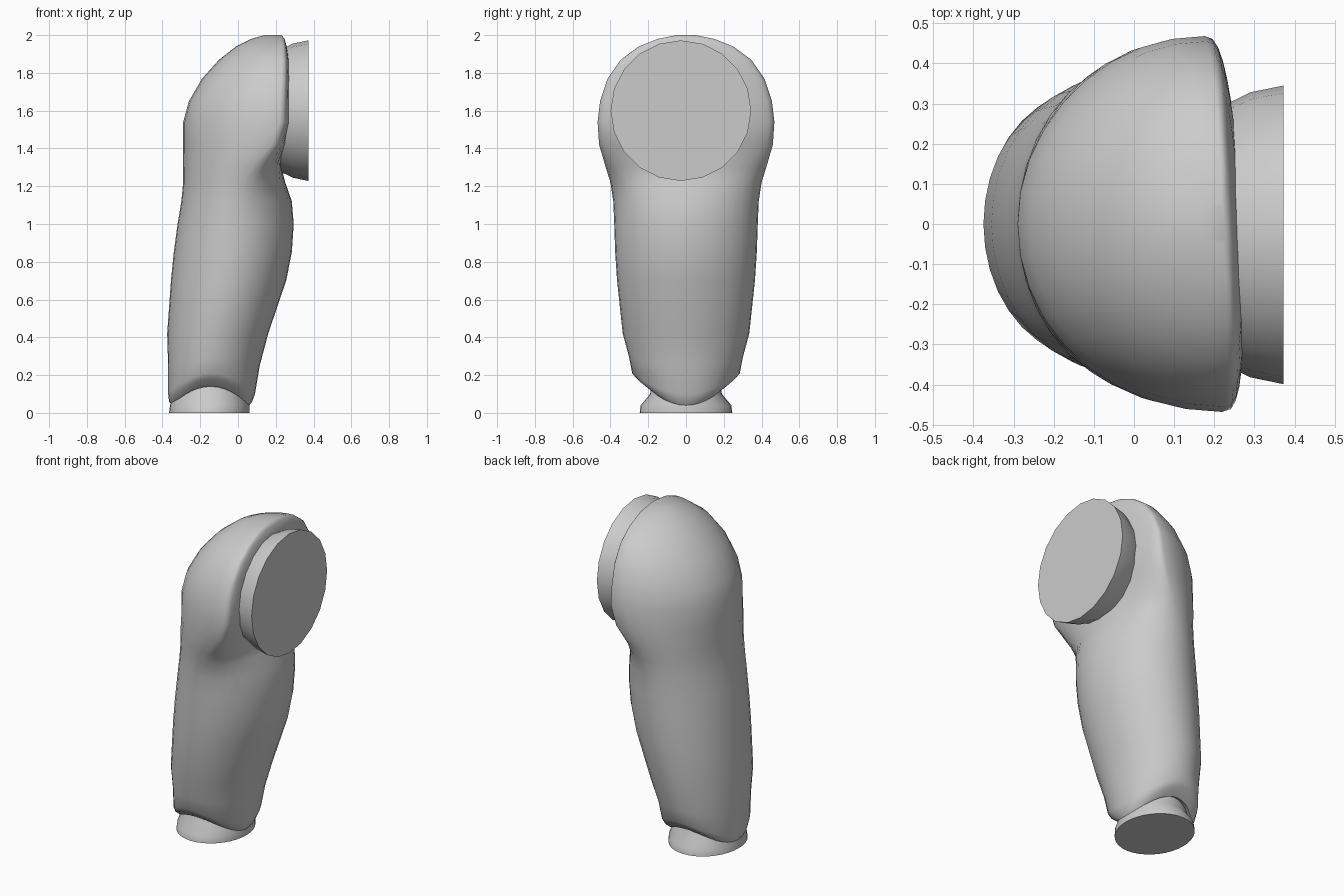
import bpy, bmesh, math

if "Cube" in bpy.data.objects:
    bpy.data.objects.remove(bpy.data.objects["Cube"])

SEGMENTS = 36

grey = bpy.data.materials.new("plain grey")
grey.use_nodes = True
colour = (0.6, 0.6, 0.6, 1)
grey.diffuse_color = colour
grey.node_tree.nodes["Principled BSDF"].inputs["Base Color"].default_value = colour


def smoothstep(low, high, value):
    t = min(max((value - low) / (high - low), 0), 1)
    return t * t * (3 - 2 * t)


def loft(name, rings, angle):
    """Skin closed rings of points and cap both ends."""
    bm = bmesh.new()
    loops = [[bm.verts.new(p) for p in ring] for ring in rings]
    for a, b in zip(loops, loops[1:]):
        for i in range(len(a)):
            j = (i + 1) % len(a)
            bm.faces.new((a[i], a[j], b[j], b[i]))
    bm.faces.new(loops[0])
    bm.faces.new(loops[-1])
    bmesh.ops.recalc_face_normals(bm, faces=bm.faces)
    mesh = bpy.data.meshes.new(name)
    bm.to_mesh(mesh)
    bm.free()
    mesh.materials.append(grey)
    obj = bpy.data.objects.new(name, mesh)
    bpy.context.collection.objects.link(obj)
    bpy.ops.object.select_all(action="DESELECT")
    obj.select_set(True)
    bpy.context.view_layer.objects.active = obj
    bpy.ops.object.shade_smooth_by_angle(angle=math.radians(angle))
    return obj


def section(z, left, right, half_depth, lift=0):
    """Oval in the lower arm that turns into a slightly skewed D at the shoulder."""
    shoulder = smoothstep(1.1, 1.5, z)
    middle = (left + right) / 2
    centre = middle + shoulder * (left + (right - left) * 0.87 - middle)
    ring = []
    for i in range(SEGMENTS):
        a = math.tau * i / SEGMENTS
        c, s = math.cos(a), math.sin(a)
        y = half_depth * s
        if c > 0:
            x = centre + (right - centre) * c ** (1 - 0.3 * shoulder)
        else:
            x = centre + (centre - left) * c
        skew = 0.05 * shoulder * y * smoothstep(-1, 0.2, c)
        ring.append((x - skew, y, z + lift * s * s))
    return ring


# Sleeve: height, outer x, inner x, half depth, hem lift at front and back
sleeve = [
    (0.08, -0.31, 0.03, 0.17, 0.08),
    (0.04, -0.35, 0.06, 0.21, 0.1),
    (0.06, -0.365, 0.075, 0.26, 0.12),
    (0.1, -0.37, 0.09, 0.285, 0.11),
    (0.25, -0.37, 0.115, 0.3, 0.04),
    (0.42, -0.375, 0.16, 0.335, 0),
    (0.7, -0.355, 0.255, 0.365, 0),
    (0.85, -0.34, 0.285, 0.375, 0),
    (1, -0.32, 0.295, 0.38, 0),
    (1.12, -0.3, 0.285, 0.385, 0),
    (1.22, -0.29, 0.25, 0.4, 0),
    (1.3, -0.29, 0.23, 0.425, 0),
    (1.42, -0.29, 0.25, 0.46, 0),
    (1.54, -0.29, 0.27, 0.468, 0),
    (1.65, -0.26, 0.27, 0.455, 0),
    (1.77, -0.19, 0.27, 0.415, 0),
    (1.87, -0.1, 0.265, 0.345, 0),
    (1.94, -0.01, 0.255, 0.25, 0),
    (1.98, 0.07, 0.245, 0.15, 0),
    (2, 0.14, 0.23, 0.05, 0),
]
loft("sleeve", [section(*row) for row in sleeve], 60)

# Wrist cuff, pinched where it enters the sleeve
cuff = [(0, -0.365, 0.06, 0.245), (0.04, -0.36, 0.06, 0.24),
        (0.1, -0.345, 0.045, 0.19), (0.18, -0.32, 0.02, 0.18)]
loft("wrist_cuff", [section(*row) for row in cuff], 50)


# Shoulder joint: flared round stub with a flat end
def disc(x, radius):
    return [(x, radius * math.cos(math.tau * i / 20) - 0.027,
             radius * math.sin(math.tau * i / 20) + 1.6) for i in range(20)]


loft("shoulder_joint", [disc(0.2, 0.32), disc(0.25, 0.335),
                        disc(0.29, 0.355), disc(0.373, 0.372)], 50)
